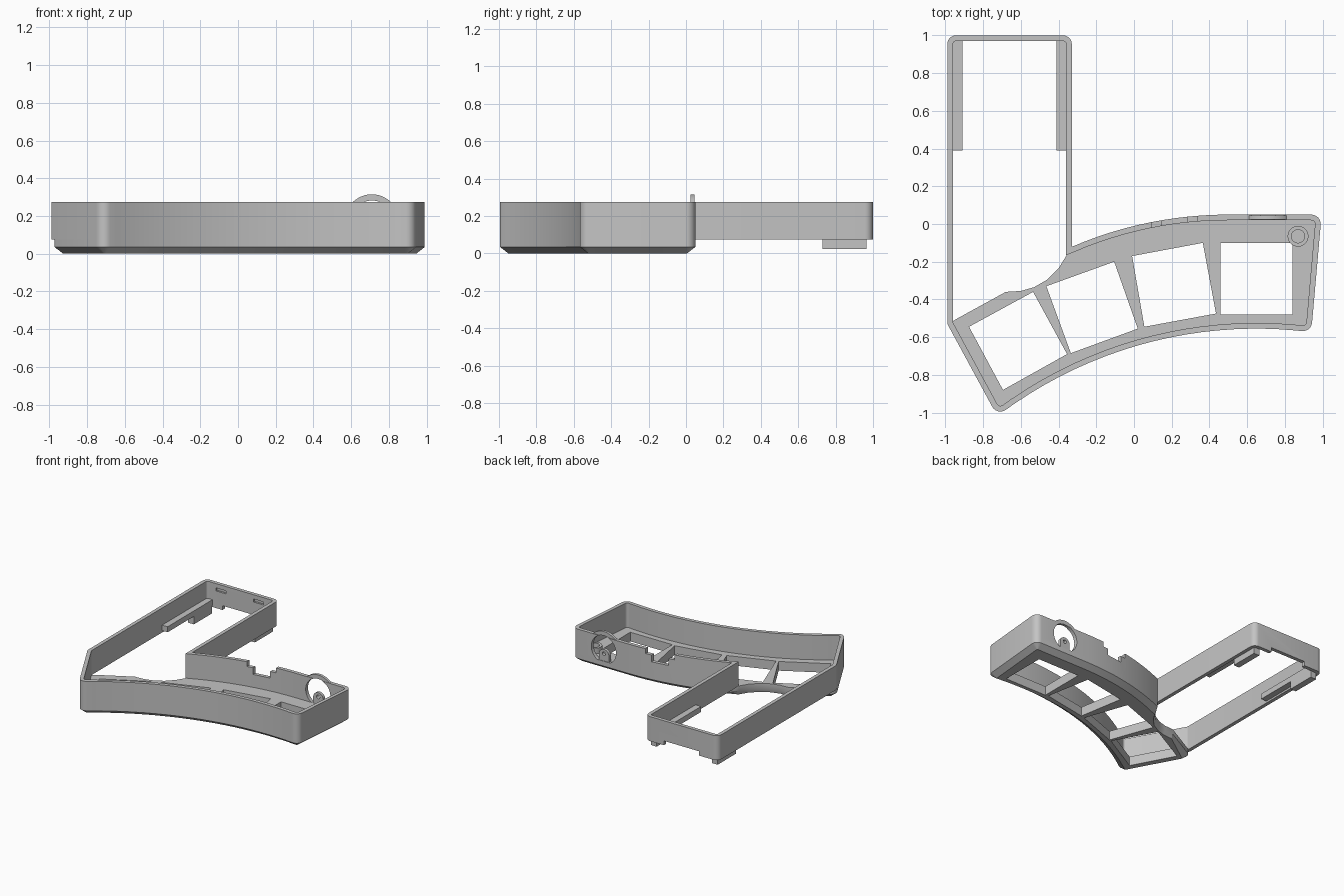
import bpy, bmesh, math
from mathutils import Vector

if "Cube" in bpy.data.objects:
    bpy.data.objects.remove(bpy.data.objects["Cube"])

grey = bpy.data.materials.new("grey plastic")
grey.diffuse_color = (0.55, 0.55, 0.55, 1)
grey.use_nodes = True
grey.node_tree.nodes["Principled BSDF"].inputs["Base Color"].default_value = grey.diffuse_color
FLOOR, TOP = 0.075, 0.275


def finish(bm, name):
    me = bpy.data.meshes.new(name)
    bm.to_mesh(me)
    bm.free()
    me.materials.append(grey)
    ob = bpy.data.objects.new(name, me)
    bpy.context.collection.objects.link(ob)
    return ob


def prism(name, pts, z0, z1):
    """Extrude a counter-clockwise outline from z0 to z1."""
    return stack(name, [(pts, z0), (pts, z1)])


def stack(name, layers, closed_tube=False):
    """Join counter-clockwise loops at given heights; cap the ends or close the tube."""
    bm = bmesh.new()
    rings = [[bm.verts.new((p[0], p[1], z)) for p in loop] for loop, z in layers]
    n = len(rings[0])
    pairs = list(zip(rings, rings[1:]))
    if closed_tube:
        pairs.append((rings[-1], rings[0]))
    else:
        bm.faces.new(rings[0][::-1])
        bm.faces.new(rings[-1])
    for a, b in pairs:
        for i in range(n):
            j = (i + 1) % n
            bm.faces.new((a[i], a[j], b[j], b[i]))
    return finish(bm, name)


def box(name, x0, x1, y0, y1, z0, z1):
    return prism(name, [(x0, y0), (x1, y0), (x1, y1), (x0, y1)], z0, z1)


def circle(x, y, r, n=48):
    return [(x + r * math.cos(math.tau * i / n), y + r * math.sin(math.tau * i / n))
            for i in range(n)]


def disc(name, x, z, r, y0, y1):
    """Cylinder lying along y."""
    ob = prism(name, circle(x, -z, r), y0, y1)
    for v in ob.data.vertices:
        v.co = (v.co.x, v.co.z, -v.co.y)
    return ob


def combine(ob, other, op):
    m = ob.modifiers.new(op, "BOOLEAN")
    m.operation, m.object, m.solver = op, other, "EXACT"
    bpy.context.view_layer.objects.active = ob
    bpy.ops.object.modifier_apply(modifier=m.name)
    bpy.data.objects.remove(other)


def fillet(pts, n=6):
    """Round each (x, y, r) corner that has a radius."""
    out = []
    for i, (x, y, r) in enumerate(pts):
        p = Vector((x, y))
        if not r:
            out.append(p)
            continue
        a = (Vector(pts[i - 1][:2]) - p).normalized()
        b = (Vector(pts[(i + 1) % len(pts)][:2]) - p).normalized()
        half = a.angle(b) / 2
        c = p + (a + b).normalized() * (r / math.sin(half))
        t0 = p + a * (r / math.tan(half)) - c
        t1 = p + b * (r / math.tan(half)) - c
        turn = math.atan2(t0.x * t1.y - t0.y * t1.x, t0.dot(t1))
        for k in range(n + 1):
            s, co = math.sin(turn * k / n), math.cos(turn * k / n)
            out.append(c + Vector((t0.x * co - t0.y * s, t0.x * s + t0.y * co)))
    return out


def inset(pts, dist):
    """Move a counter-clockwise loop inwards by dist(point)."""
    out = []
    for i, p in enumerate(pts):
        d0 = (p - pts[i - 1]).normalized()
        d1 = (pts[(i + 1) % len(pts)] - p).normalized()
        n0, n1 = Vector((-d0.y, d0.x)), Vector((-d1.y, d1.x))
        out.append(p + (n0 + n1) * (dist(p) / (1 + n0.dot(n1))))
    return out


def arc(x0, x1, cx, peak, r, n):
    return [(x, peak - r + math.sqrt(r * r - (x - cx) ** 2), 0)
            for x in (x0 + (x1 - x0) * i / n for i in range(n + 1))]


# Outline shared by the walls and the floor
front = arc(-0.725, 0.94, 0.65, -0.555, 2.27, 20)
front[0] = (*front[0][:2], 0.05)
front[-1] = (*front[-1][:2], 0.05)
body = [(-0.99, -0.53, 0.05)] + front + [(0.995, 0.05, 0.05)]
body += arc(0.5, -0.33, 0.5, 0.05, 2.1, 12)

# Perimeter wall: curved body plus rectangular leg
outer = fillet(body + [(-0.33, 1.0, 0.045), (-0.99, 1.0, 0.045)])
inner = inset(outer, lambda p: 0.03)
wall = stack("perimeter_wall", [(outer, FLOOR), (outer, TOP), (inner, TOP), (inner, FLOOR)], True)

# Round port with a raised arch in the back wall
arch = disc("arch", 0.71, 0.17, 0.145, 0.023, 0.045)
combine(arch, box("arch_cutter", 0.4, 1.0, -0.1, 0.2, -0.1, 0.15), "DIFFERENCE")
combine(wall, arch, "UNION")
combine(wall, disc("port_cutter", 0.71, 0.17, 0.112, -0.03, 0.1), "DIFFERENCE")
# Stepped notch in the back wall
combine(wall, box("notch_cutter", 0.095, 0.335, -0.1, 0.1, 0.235, 0.4), "DIFFERENCE")
combine(wall, box("notch_cutter", 0.145, 0.285, -0.1, 0.1, 0.18, 0.4), "DIFFERENCE")
# Leg end wall: raised lower edge and two latch slots
combine(wall, box("edge_cutter", -0.82, -0.5, 0.9, 1.1, 0, 0.11), "DIFFERENCE")
for x in (-0.88, -0.54):
    combine(wall, box("slot_cutter", x, x + 0.09, 0.95, 0.985, 0.215, 0.24), "DIFFERENCE")

# Rounded tongue with a pin hole standing in the port
tongue = disc("port_tongue", 0.71, 0.125, 0.045, 0.022, 0.046)
combine(tongue, box("tongue_base", 0.665, 0.755, 0.022, 0.046, 0.06, 0.125), "UNION")
combine(tongue, disc("pin_cutter", 0.71, 0.135, 0.015, -0.1, 0.1), "DIFFERENCE")

# Floor plate with chamfered underside and a scooped open edge
scoop = [(-0.36, -0.17), (-0.40, -0.235), (-0.46, -0.295), (-0.53, -0.335),
         (-0.60, -0.355), (-0.68, -0.36)]
plate = fillet(body + [(x, y, 0) for x, y in scoop])
open_edge = [Vector(p) for p in scoop]
under = inset(plate, lambda p: 0.012 if any((p - q).length < 0.01 for q in open_edge) else 0.045)
floor = stack("floor_plate", [(under, 0), (plate, 0.035), (plate, FLOOR)])

# Four square openings along the curve
for pts in (
    [(-0.875, -0.545), (-0.695, -0.88), (-0.355, -0.69), (-0.535, -0.36)],
    [(-0.465, -0.33), (-0.335, -0.685), (0.02, -0.555), (-0.105, -0.20)],
    [(-0.01, -0.17), (0.055, -0.545), (0.435, -0.475), (0.365, -0.10)],
    [(0.46, -0.10), (0.46, -0.48), (0.84, -0.48), (0.84, -0.10)],
):
    combine(floor, prism("opening_cutter", pts, -0.1, 0.2), "DIFFERENCE")

# Hollow screw boss in the corner
boss = prism("screw_boss", circle(0.87, -0.065, 0.055), 0.07, 0.12)
combine(boss, prism("boss_cutter", circle(0.87, -0.065, 0.035), 0.078, 0.2), "DIFFERENCE")

# Support rails and feet inside the leg
parts = [wall, floor, boss, tongue]
for side, x0, x1 in (("left", -0.962, -0.91), ("right", -0.41, -0.358)):
    rail = box(side + "_rail", x0, x1, 0.39, 0.972, 0.09, 0.135)
    combine(rail, box("foot", x0, x1, 0.73, 0.965, 0.025, 0.11), "UNION")
    parts.append(rail)

for ob in parts:
    bpy.ops.object.select_all(action="DESELECT")
    ob.select_set(True)
    bpy.context.view_layer.objects.active = ob
    bpy.ops.object.shade_smooth_by_angle(angle=math.radians(30))
